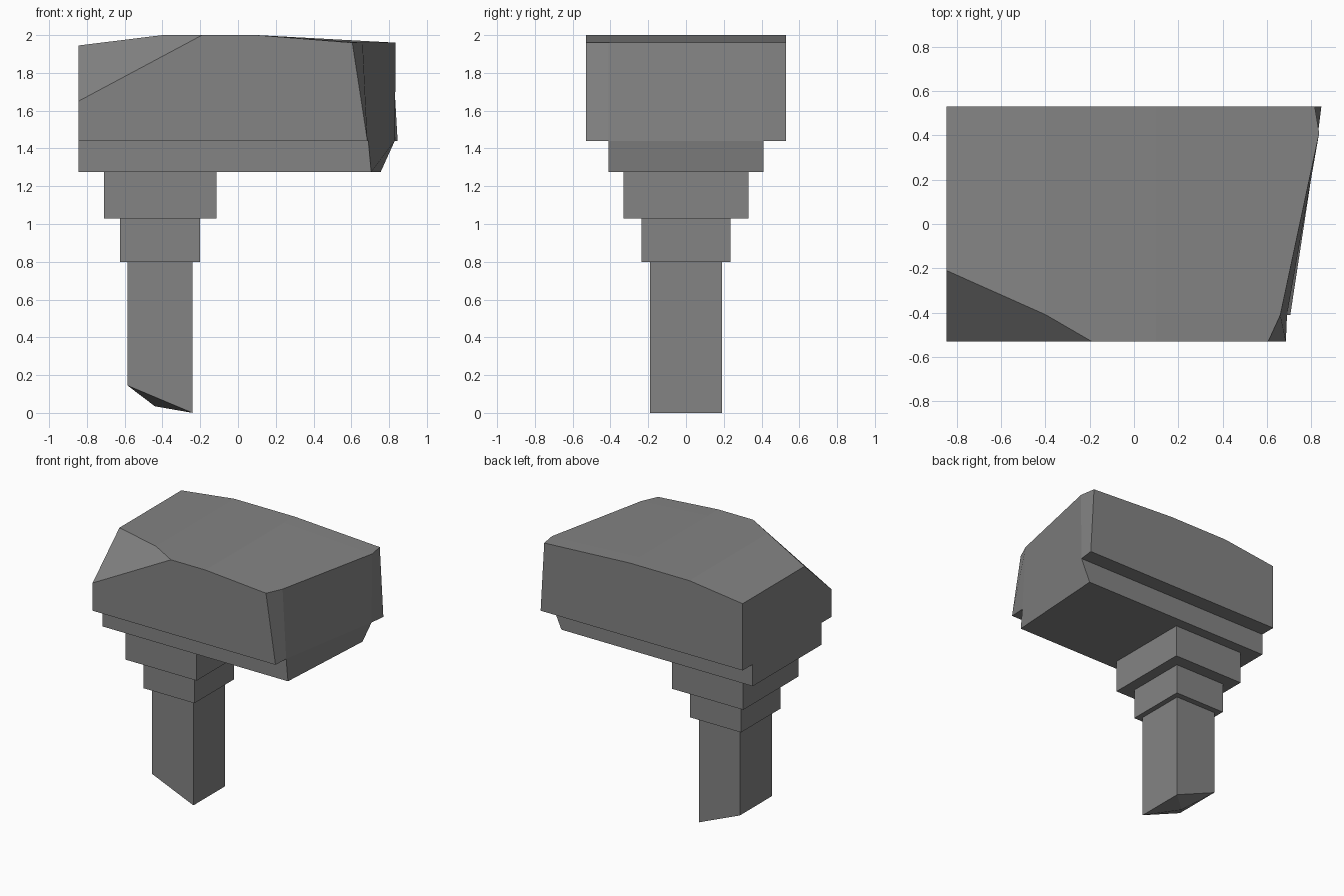
import bpy, bmesh
from mathutils import Vector

if "Cube" in bpy.data.objects:
    bpy.data.objects.remove(bpy.data.objects["Cube"])

grey = bpy.data.materials.new("plain_grey")
grey.diffuse_color = (0.23, 0.23, 0.23, 1)
grey.use_nodes = True
grey.node_tree.nodes["Principled BSDF"].inputs["Base Color"].default_value = grey.diffuse_color


def finish(bm, name):
    bmesh.ops.recalc_face_normals(bm, faces=bm.faces)
    mesh = bpy.data.meshes.new(name)
    bm.to_mesh(mesh)
    bm.free()
    obj = bpy.data.objects.new(name, mesh)
    mesh.materials.append(grey)
    bpy.context.collection.objects.link(obj)
    return obj


def loft(stations):
    """Skin matching (x, z) profiles placed at successive y positions."""
    bm = bmesh.new()
    rings = [[bm.verts.new((x, y, z)) for x, z in prof] for y, prof in stations]
    for a, b in zip(rings, rings[1:]):
        for i in range(len(a)):
            j = (i + 1) % len(a)
            bm.faces.new((a[i], a[j], b[j], b[i]))
    bm.faces.new(rings[0])
    bm.faces.new(rings[-1][::-1])
    return bm


def block(x0, x1, half_y, z0, z1):
    prof = [(x0, z0), (x1, z0), (x1, z1), (x0, z1)]
    return loft([(-half_y, prof), (half_y, prof)])


# Head: arched top, skewed right end; (y, lower end x, upper end x)
ends = [(-.53, .685, .605), (-.41, .69, .66), (.41, .83, .835), (.53, .845, .815)]
head = loft([(y, [(-.845, 1.44), (lo, 1.44), (up, 1.96), (.1, 2), (-.4, 2), (-.845, 1.945)])
             for y, lo, up in ends])
# Slanted cut across the front left top corner
a, b, c = Vector((-.845, -.21, 1.945)), Vector((-.845, -.53, 1.65)), Vector((-.19, -.53, 2))
normal = (c - b).cross(a - b).normalized()
cut = bmesh.ops.bisect_plane(head, geom=head.verts[:] + head.edges[:] + head.faces[:],
                             plane_co=b, plane_no=normal, clear_outer=True)
bmesh.ops.holes_fill(head, edges=[e for e in head.edges if e.is_boundary])
finish(head, "head")

# Narrower slab under the head
slab_ends = [(-.41, .705, .69), (.41, .755, .83)]
finish(loft([(y, [(-.845, 1.275), (lo, 1.275), (up, 1.44), (-.845, 1.44)])
             for y, lo, up in slab_ends]), "under_slab")

# Stepped collars
finish(block(-.71, -.115, .33, 1.03, 1.275), "upper_collar")
finish(block(-.625, -.2, .235, .8, 1.03), "lower_collar")

# Stem with a slanted, slightly pointed bottom
stem = block(-.585, -.24, .19, 0, .8)
for v in stem.verts:
    if v.co.z < .1 and v.co.x < -.5:
        v.co.z = .145
stem.faces.ensure_lookup_table()
bottom = min(stem.faces, key=lambda f: f.calc_center_median().z)
tip = bmesh.ops.poke(stem, faces=[bottom])["verts"][0]
tip.co = (-.44, 0, .035)
finish(stem, "stem")
